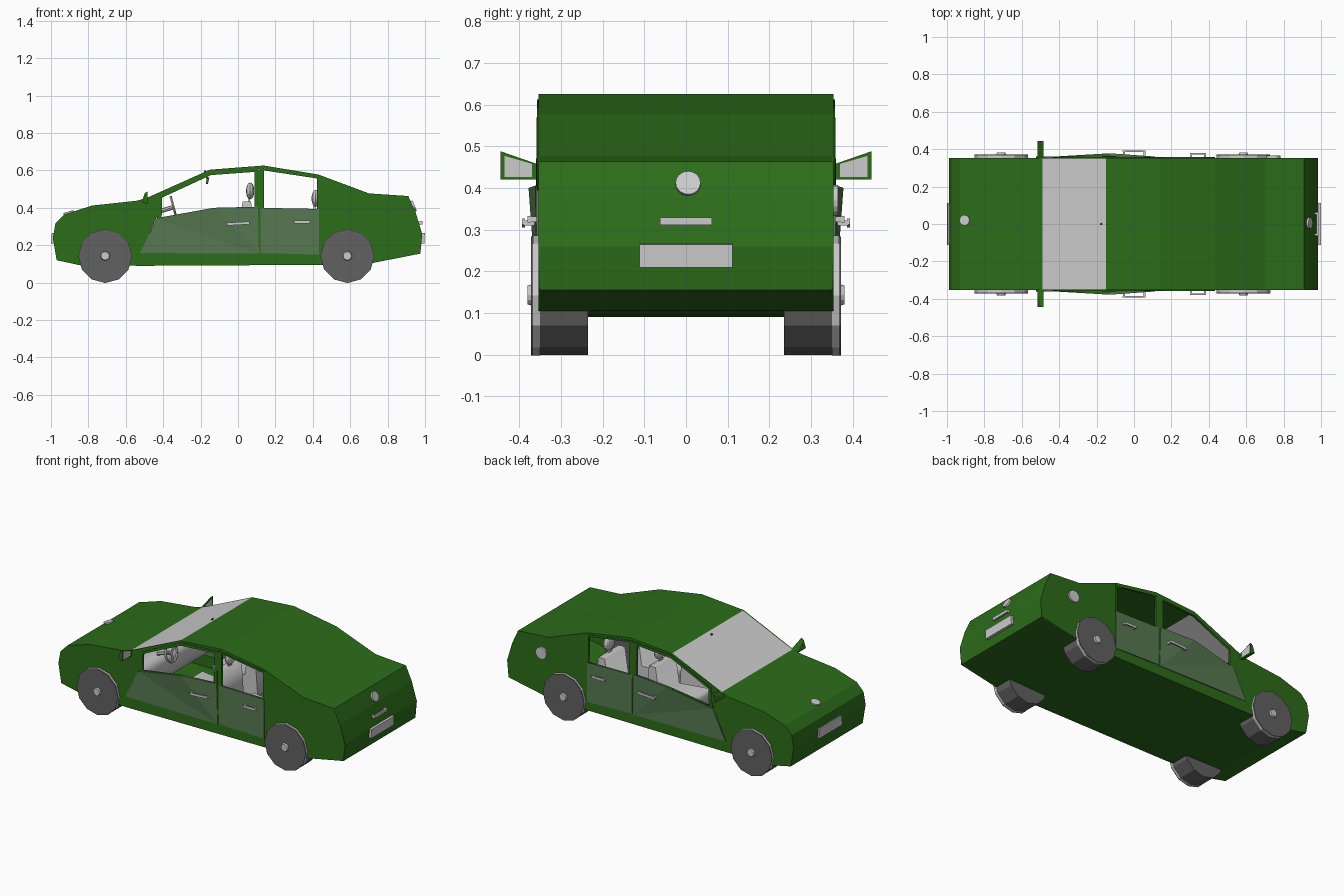
import bpy, bmesh, math
from mathutils import Matrix, Vector

if "Cube" in bpy.data.objects:
    bpy.data.objects.remove(bpy.data.objects["Cube"])


def mat(name, rgb):
    m = bpy.data.materials.new(name)
    m.diffuse_color = (*rgb, 1)
    m.use_nodes = True
    m.node_tree.nodes["Principled BSDF"].inputs["Base Color"].default_value = m.diffuse_color
    return m


GREEN = mat("green_paint", (0.025, 0.15, 0.01))
DOOR = mat("door_paint", (0.095, 0.19, 0.083))
RUBBER = mat("rubber", (0.12, 0.12, 0.12))


def link(name, me, m=None):
    ob = bpy.data.objects.new(name, me)
    bpy.context.collection.objects.link(ob)
    if m:
        me.materials.append(m)
    return ob


def from_bm(name, bm, m=None):
    me = bpy.data.meshes.new(name)
    bm.to_mesh(me)
    bm.free()
    return link(name, me, m)


def plate(name, loops, y, t, m=None, bulge=None):
    """Filled x-z outline (later loops are holes), thickness t about y."""
    cu = bpy.data.curves.new(name, 'CURVE')
    cu.dimensions = '2D'
    cu.fill_mode = 'BOTH'
    cu.extrude = t / 2
    for pts in loops:
        sp = cu.splines.new('POLY')
        sp.points.add(len(pts) - 1)
        for p, (x, z) in zip(sp.points, pts):
            p.co = (x, z, 0, 1)
        sp.use_cyclic_u = True
    tmp = bpy.data.objects.new(name + "_tmp", cu)
    bpy.context.collection.objects.link(tmp)
    bpy.context.view_layer.update()
    me = bpy.data.meshes.new_from_object(tmp)
    bpy.data.objects.remove(tmp)
    me.transform(Matrix.Translation((0, y, 0)) @ Matrix.Rotation(math.pi / 2, 4, 'X'))
    if bulge:
        for v in me.vertices:
            v.co.y += math.copysign(bulge(v.co.x, v.co.z), y)
    return link(name, me, m)


def box(name, c, size, m=None, tilt=0):
    bm = bmesh.new()
    bmesh.ops.create_cube(bm, size=1, matrix=Matrix.Translation(c)
                          @ Matrix.Rotation(tilt, 4, 'Y') @ Matrix.Diagonal((*size, 1)))
    return from_bm(name, bm, m)


def disc(name, c, axis, r, depth, n, m=None, r2=None):
    bm = bmesh.new()
    rot = Vector(axis).to_track_quat('Z', 'Y').to_matrix().to_4x4()
    bmesh.ops.create_cone(bm, cap_ends=True, cap_tris=True, segments=n, radius1=r,
                          radius2=r if r2 is None else r2, depth=depth,
                          matrix=Matrix.Translation(c) @ rot)
    return from_bm(name, bm, m)


# body shell: side profile swept across the width
W = 0.35
prof = [(-.97, .12), (-.99, .24), (-.976, .316), (-.93, .364), (-.78, .412), (-.54, .438),
        (-.49, .452), (-.15, .604), (.137, .626), (.43, .578), (.70, .477), (.91, .463),
        (.95, .375), (.985, .26), (.975, .155), (.72, .105), (.45, .095), (-.5, .09), (-.84, .092)]
GLASS = 6


def skin(name, segs, m=None):
    bm = bmesh.new()
    for i in segs:
        a, b = prof[i], prof[(i + 1) % len(prof)]
        bm.faces.new([bm.verts.new((x, y, z)) for (x, z), y in
                      ((a, -W), (b, -W), (b, W), (a, W))])
    bmesh.ops.remove_doubles(bm, verts=bm.verts, dist=1e-5)
    return from_bm(name, bm, m)


skin("body_shell", [i for i in range(len(prof)) if i != GLASS], GREEN)
skin("windshield", [GLASS])

opening = [(-.52, .16), (-.43, .36), (-.42, .462), (-.15, .588), (.137, .61), (.43, .565), (.43, .16)]
belt = [(-.435, .34), (-.13, .40), (.105, .406)]
front_panel = [(-.525, .158)] + belt + [(.112, .155)]
rear_panel = [(.12, .158), (.12, .40), (.432, .394), (.432, .15)]
front_frame = [(-.435, .335), (-.42, .462), (-.15, .592), (.108, .608), (.108, .396), (-.13, .39)]
front_window = [(-.408, .35), (-.405, .455), (-.145, .575), (.088, .592), (.088, .405), (-.13, .40)]
rear_frame = [(.118, .385), (.118, .612), (.432, .568), (.432, .385)]
rear_window = [(.138, .397), (.138, .6), (.422, .557), (.422, .394)]


def belly(x, z):
    return 0.018 * max(0, 1 - abs(x + .13) / .25) * (.3 < z < .45)


for s, side in ((-1, "left"), (1, "right")):
    # side walls and doors
    plate(side + "_side_wall", [prof, opening], s * W, .008, GREEN)
    plate(side + "_front_door_panel", [front_panel], s * .354, .012, DOOR, belly)
    plate(side + "_rear_door_panel", [rear_panel], s * .354, .01, DOOR)
    plate(side + "_front_door_frame", [front_frame, front_window], s * .351, .014, GREEN, belly)
    plate(side + "_rear_door_frame", [rear_frame, rear_window], s * .351, .014, GREEN)
    box(side + "_door_pillar", (.116, s * .35, .38), (.016, .014, .45), GREEN)

    # door handles: a bar on two posts
    for tag, x0, x1, z, y in (("front", -.06, .062, .316, .39), ("rear", .3, .385, .325, .376)):
        box(f"{side}_{tag}_handle_bar", ((x0 + x1) / 2, s * y, z), (x1 - x0, .008, .015), tilt=-.06 * (tag == "front"))
        for x in (x0 + .006, x1 - .006):
            box(f"{side}_{tag}_handle_post", (x, s * (y + .35) / 2, z), (.01, y - .35, .013))

    # wing mirrors
    bm = bmesh.new()
    for y, top in ((.35, .455), (.445, .488)):
        for x, z in ((-.485, .42), (-.485, top), (-.515, .43), (-.5, top - .012)):
            bm.verts.new((x, s * y, z))
    bmesh.ops.convex_hull(bm, input=bm.verts)
    from_bm(side + "_mirror_housing", bm, GREEN)
    bm = bmesh.new()
    q = [(.37, .426), (.436, .426), (.436, .477), (.37, .458)]
    bm.faces.new([bm.verts.new((-.483, s * y, z)) for y, z in q[::s]])
    from_bm(side + "_mirror_glass", bm)

    # wheels
    for tag, x in (("front", -.71), ("rear", .585)):
        disc(f"{side}_{tag}_tyre", (x, s * .303, .14), (0, s, 0), .141, .136, 12, RUBBER)
        disc(f"{side}_{tag}_wheel_trim", (x, s * .359, .142), (0, s, 0), .144, .016, 12)
        disc(f"{side}_{tag}_wheel_cover", (x, s * .3695, .141), (0, s, 0), .143, .004, 12, RUBBER)
        disc(f"{side}_{tag}_hub", (x, s * .374, .143), (0, s, 0), .027, .014, 12, None, .022)

    # front and rear seats with headrests
    for tag, dx, dz in (("front", 0, 0), ("rear", .35, -.04)):
        seat = [(-.2, .16), (-.22, .27), (-.2, .29), (0, .27), (.025, .435), (.07, .435), (.09, .16)]
        plate(f"{side}_{tag}_seat", [[(x + dx, z + dz) for x, z in seat]], s * .165, .2)
        bm = bmesh.new()
        bmesh.ops.create_uvsphere(bm, u_segments=12, v_segments=8, radius=1,
                                  matrix=Matrix.Translation((.065 + dx, s * .165, .49 + dz))
                                  @ Matrix.Diagonal((.022, .05, .045, 1)))
        from_bm(f"{side}_{tag}_headrest", bm)
        box(f"{side}_{tag}_headrest_post", (.06 + dx, s * .165, .44 + dz), (.01, .03, .04))

# dashboard and cabin mirror
plate("dashboard", [[(-.52, .2), (-.52, .36), (-.44, .355), (-.41, .32), (-.43, .2)]], 0, .66)
box("cabin_mirror", (-.163, 0, .545), (.012, .1, .035), GREEN, .2)
box("cabin_mirror_stem", (-.17, 0, .575), (.01, .012, .05), GREEN, -.3)

# steering wheel: ring, hub, three spokes and column
TILT = Matrix.Translation((-.345, -.165, .405)) @ Matrix.Rotation(math.radians(75), 4, 'Y')
bpy.ops.mesh.primitive_torus_add(major_segments=16, minor_segments=6, major_radius=.055, minor_radius=.007)
ring = bpy.context.object
ring.name = "steering_wheel"
ring.matrix_world = TILT
for k in range(3):
    bm = bmesh.new()
    bmesh.ops.create_cube(bm, size=1, matrix=TILT @ Matrix.Rotation(k * math.tau / 3, 4, 'Z')
                          @ Matrix.Translation((.027, 0, 0)) @ Matrix.Diagonal((.054, .014, .006, 1)))
    from_bm("steering_spoke", bm)
disc("steering_column", (-.39, -.165, .39), (1, 0, .3), .012, .1, 8)

# plates, boot handle, round badges and fuel cap
box("rear_plate", (.988, 0, .237), (.02, .224, .056), tilt=.03)
box("front_plate", (-.988, 0, .237), (.02, .224, .056), tilt=.1)
box("boot_handle_bar", (.982, 0, .32), (.01, .126, .018))
for y in (-.056, .056):
    box("boot_handle_post", (.97, y, .32), (.03, .012, .016))
disc("rear_badge", (.938, .005, .41), (1, 0, .42), .03, .014, 20)
disc("front_badge", (-.905, .02, .373), (-.3, 0, 1), .028, .014, 20)
disc("fuel_cap", (.745, .357, .37), (0, 1, 0), .037, .016, 16)
